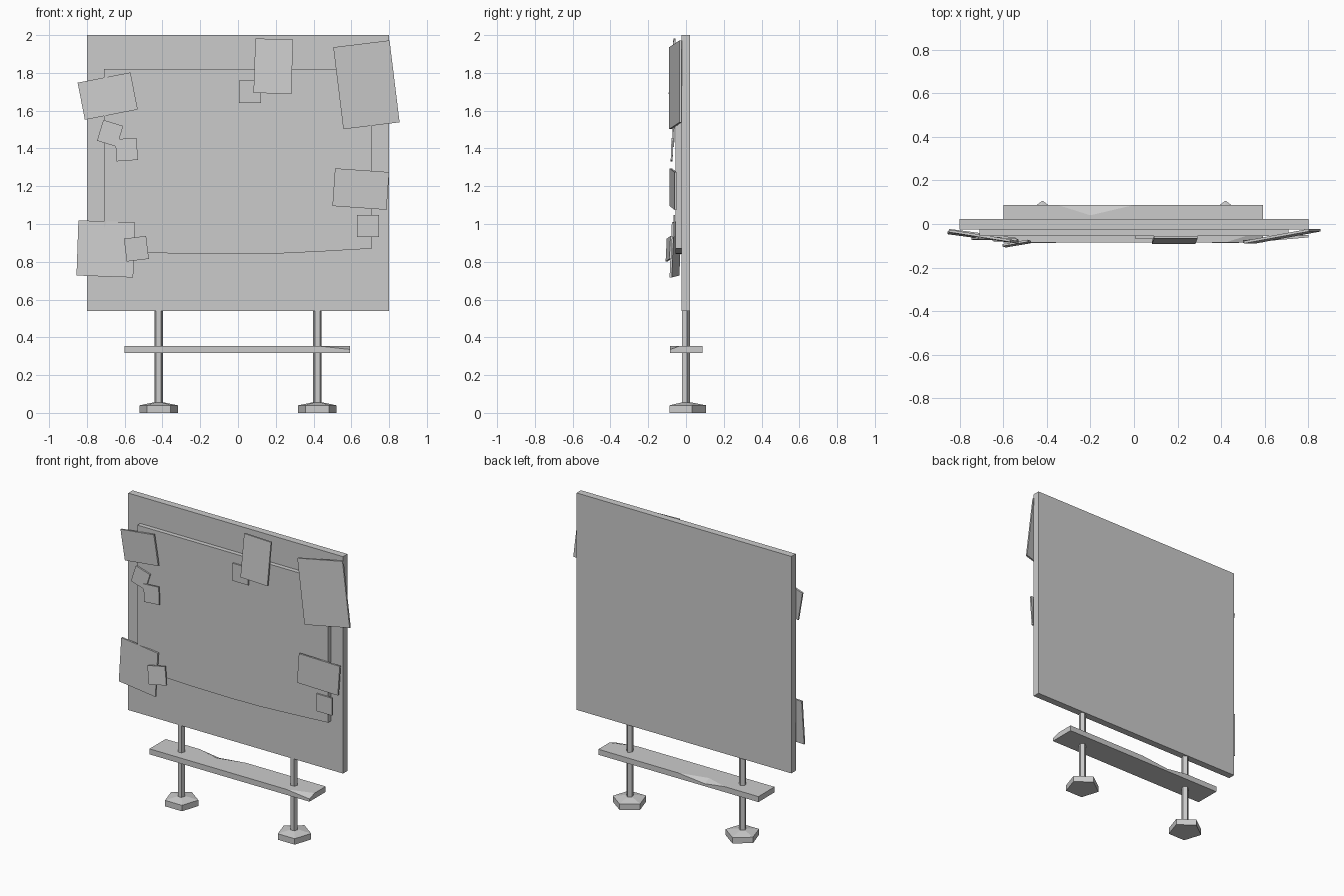
import bpy, bmesh
from math import radians, sin, cos, pi

if "Cube" in bpy.data.objects:
    bpy.data.objects.remove(bpy.data.objects["Cube"])


def mesh_object(name, verts, faces):
    me = bpy.data.meshes.new(name)
    me.from_pydata(verts, [], faces)
    bm = bmesh.new()
    bm.from_mesh(me)
    bmesh.ops.recalc_face_normals(bm, faces=bm.faces)
    bm.to_mesh(me)
    bm.free()
    ob = bpy.data.objects.new(name, me)
    bpy.context.collection.objects.link(ob)
    return ob


def loft(name, rings):
    """Join closed rings of equal length and cap both ends."""
    n = len(rings[0])
    verts = [v for r in rings for v in r]
    faces = [tuple(range(n)), tuple(range(len(verts) - n, len(verts)))]
    for k in range(len(rings) - 1):
        for i in range(n):
            j = (i + 1) % n
            faces.append((k * n + i, k * n + j, (k + 1) * n + j, (k + 1) * n + i))
    return mesh_object(name, verts, faces)


def slab(name, outline, y0, y1):
    """Extrude an x-z outline from y0 to y1."""
    return loft(name, [[(x, y, z) for x, z in outline] for y in (y0, y1)])


def pentagon(cx, cy, r, z):
    return [(cx + r * sin(2 * pi * i / 5), cy + r * cos(2 * pi * i / 5), z) for i in range(5)]


def note(name, cx, cz, w, h, angle, y_mid, dy_w=0.0, dy_h=0.0, t=0.012):
    """Tilted sheet: dy_w / dy_h are the depth changes left-right / bottom-top."""
    c, s = cos(radians(angle)), sin(radians(angle))
    rings = []
    for off in (-t / 2, t / 2):
        rings.append([(cx + a * w * c - b * h * s, y_mid + off + a * dy_w + b * dy_h,
                       cz + a * w * s + b * h * c)
                      for a, b in ((-.5, -.5), (.5, -.5), (.5, .5), (-.5, .5))])
    return loft(name, rings)


# main board and the poster on its front
slab("board", [(-.8, .54), (.8, .54), (.8, 2), (-.8, 2)], -.025, .022)
slab("poster", [(-.71, .855), (-.3, .843), (0, .84), (.2, .843), (.45, .855),
                (.71, .87), (.71, 1.82), (-.71, 1.82)], -.055, -.024)

# legs and five-sided feet
for side, x in (("left", -.42), ("right", .42)):
    loft(side + "_post", [pentagon(x, -.003, .023, z) for z in (.03, .55)])
    loft(side + "_foot", [pentagon(x, 0, .107, 0), pentagon(x, 0, .107, .04),
                          pentagon(x, 0, .03, .055)])

# worn plank across the posts, with a chipped corner and a dented back edge
B, T = .318, .355
plank = [(-.6, -.085, B), (.592, -.085, B), (.592, .087, B), (-.6, .087, B),
         (-.6, -.085, T), (.42, -.085, T), (.592, -.085, .336), (.592, -.03, T),
         (.592, .087, T), (0, .087, T), (-.2, .087, .335), (-.35, .087, T),
         (-.6, .087, T), (-.2, .04, T)]
mesh_object("plank", plank, [
    (0, 1, 2, 3), (0, 1, 6, 5, 4), (1, 2, 8, 7, 6), (2, 3, 12, 11, 10, 9, 8),
    (3, 0, 4, 12), (5, 6, 7), (9, 10, 13), (10, 11, 13),
    (4, 5, 13, 11, 12), (5, 7, 8, 9, 13)])

# pinned sheets
for i, args in enumerate([
        (-.69, 1.677, .285, .2, 11, -.058, .045, .008),
        (.187, 1.835, .2, .288, -2, -.073, .0, .025),
        (.68, 1.737, .3, .437, 7, -.056, -.0, .0),
        (.65, 1.185, .287, .2, -4, -.068, .0, .0),
        (-.7, .868, .3, .292, -2, -.055, .045, .012)]):
    a = list(args)
    # left sheets swing forward toward the middle, right ones likewise
    a[6] = {0: -.045, 2: .055, 3: .025, 4: -.04}.get(i, 0)
    note(f"sheet_{i + 1}", *a)

# small square notes
for i, args in enumerate([
        (-.677, 1.48, .11, .115, -17, -.066, 0, .004),
        (-.59, 1.394, .113, .117, 4, -.074, 0, .004),
        (.063, 1.7, .118, .118, 0, -.061, 0, 0),
        (.688, .99, .116, .117, 0, -.062, 0, 0),
        (-.538, .869, .118, .122, 7, -.09, .02, .006)]):
    note(f"small_note_{i + 1}", *args, t=.01)
